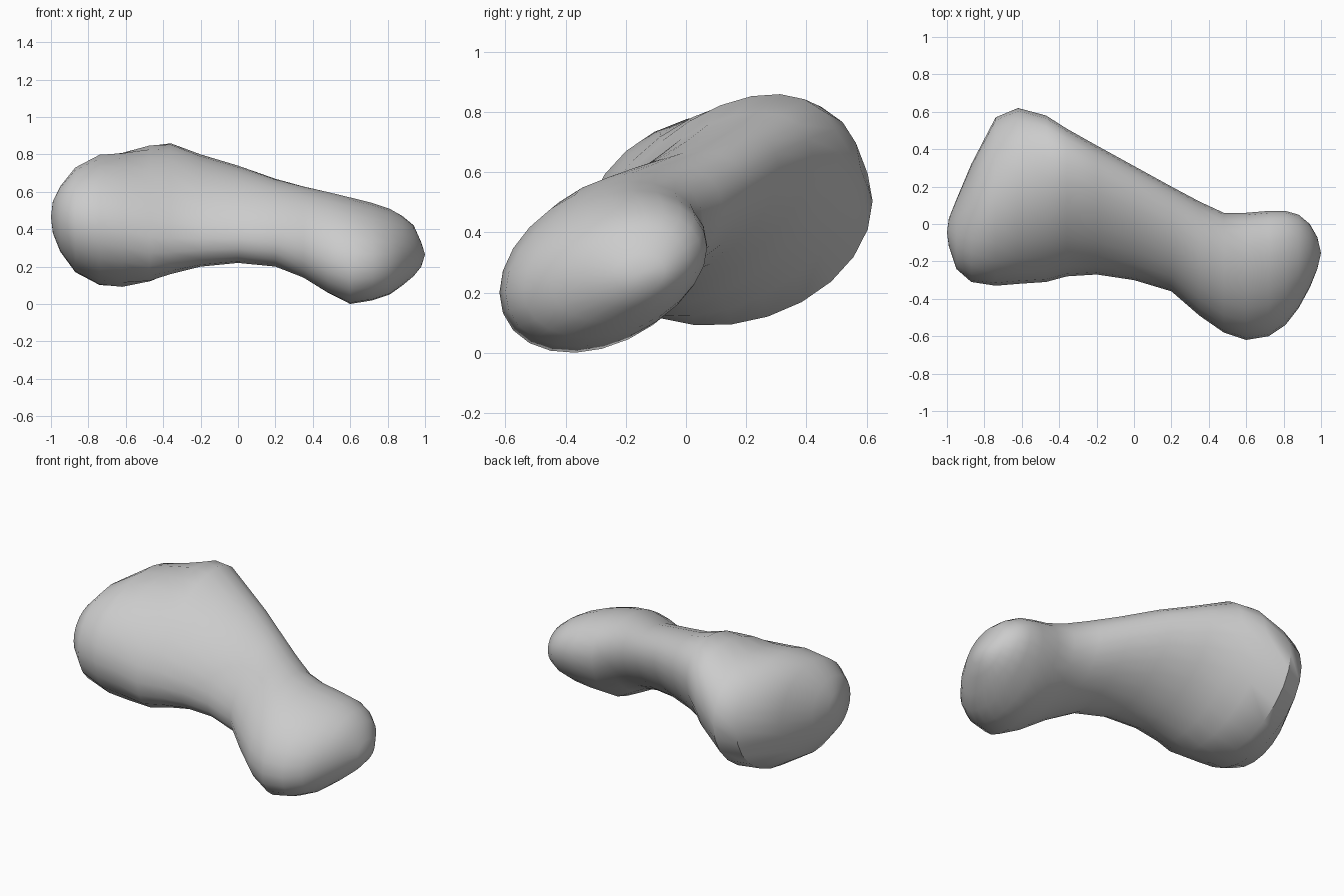
import bpy
import bmesh
import math

# Remove the default cube
cube = bpy.data.objects.get("Cube")
if cube:
    bpy.data.objects.remove(cube, do_unlink=True)


def make_material(name, color):
    material = bpy.data.materials.new(name)
    material.diffuse_color = color
    material.use_nodes = True
    shader = next(n for n in material.node_tree.nodes if n.type == "BSDF_PRINCIPLED")
    shader.inputs["Base Color"].default_value = color
    return material


# Cross-sections along the bone: x, front y, back y, bottom z, top z, lean
SECTIONS = [
    (-.99, -.12, .03, .38, .55, 0),
    (-.95, -.24, .13, .28, .63, 0),
    (-.87, -.31, .32, .17, .73, .05),
    (-.74, -.33, .57, .1, .8, .1),
    (-.62, -.32, .62, .09, .81, .15),
    (-.47, -.31, .58, .12, .85, .35),
    (-.36, -.28, .51, .16, .86, .45),
    (-.2, -.27, .42, .2, .8, .5),
    (0, -.3, .31, .22, .74, .5),
    (.2, -.36, .2, .2, .67, .45),
    (.35, -.49, .12, .14, .63, .4),
    (.48, -.58, .06, .06, .6, .35),
    (.6, -.62, .06, 0, .57, .3),
    (.72, -.6, .07, .02, .54, .3),
    (.81, -.54, .07, .05, .51, .3),
    (.88, -.45, .05, .1, .47, .25),
    (.94, -.34, 0, .15, .42, .2),
    (.98, -.24, -.07, .2, .33, .1),
]
SEGMENTS = 24


def section_ring(bm, section):
    """Leaning ellipse that exactly fills the given y and z limits."""
    x, front, back, bottom, top, lean = section
    phase = math.acos(lean)
    ring = []
    for i in range(SEGMENTS):
        angle = math.tau * i / SEGMENTS
        y = (front + back) / 2 + (back - front) / 2 * math.cos(angle)
        z = (bottom + top) / 2 + (top - bottom) / 2 * math.cos(angle - phase)
        ring.append(bm.verts.new((x, y, z)))
    return ring


def cap_ring(bm, ring, tip_x):
    """Close an end with a shallow fan."""
    middle = sum((v.co for v in ring), ring[0].co * 0) / len(ring)
    tip = bm.verts.new((tip_x, middle.y, middle.z))
    for i, vert in enumerate(ring):
        bm.faces.new((vert, ring[(i + 1) % SEGMENTS], tip))


# Bone body: knobbly ends joined by a curved shaft
bm = bmesh.new()
rings = [section_ring(bm, section) for section in SECTIONS]
for ring, following in zip(rings, rings[1:]):
    for i in range(SEGMENTS):
        j = (i + 1) % SEGMENTS
        bm.faces.new((ring[i], ring[j], following[j], following[i]))
cap_ring(bm, rings[0], -1)
cap_ring(bm, rings[-1], 1)
bmesh.ops.recalc_face_normals(bm, faces=bm.faces[:])

mesh = bpy.data.meshes.new("bone")
bm.to_mesh(mesh)
bm.free()
bone = bpy.data.objects.new("bone", mesh)
bpy.context.collection.objects.link(bone)
mesh.materials.append(make_material("plain grey", (.6, .6, .6, 1)))

# Soft shading over the whole surface
bpy.ops.object.select_all(action="DESELECT")
bone.select_set(True)
bpy.context.view_layer.objects.active = bone
bpy.ops.object.shade_smooth_by_angle(angle=math.radians(40))
